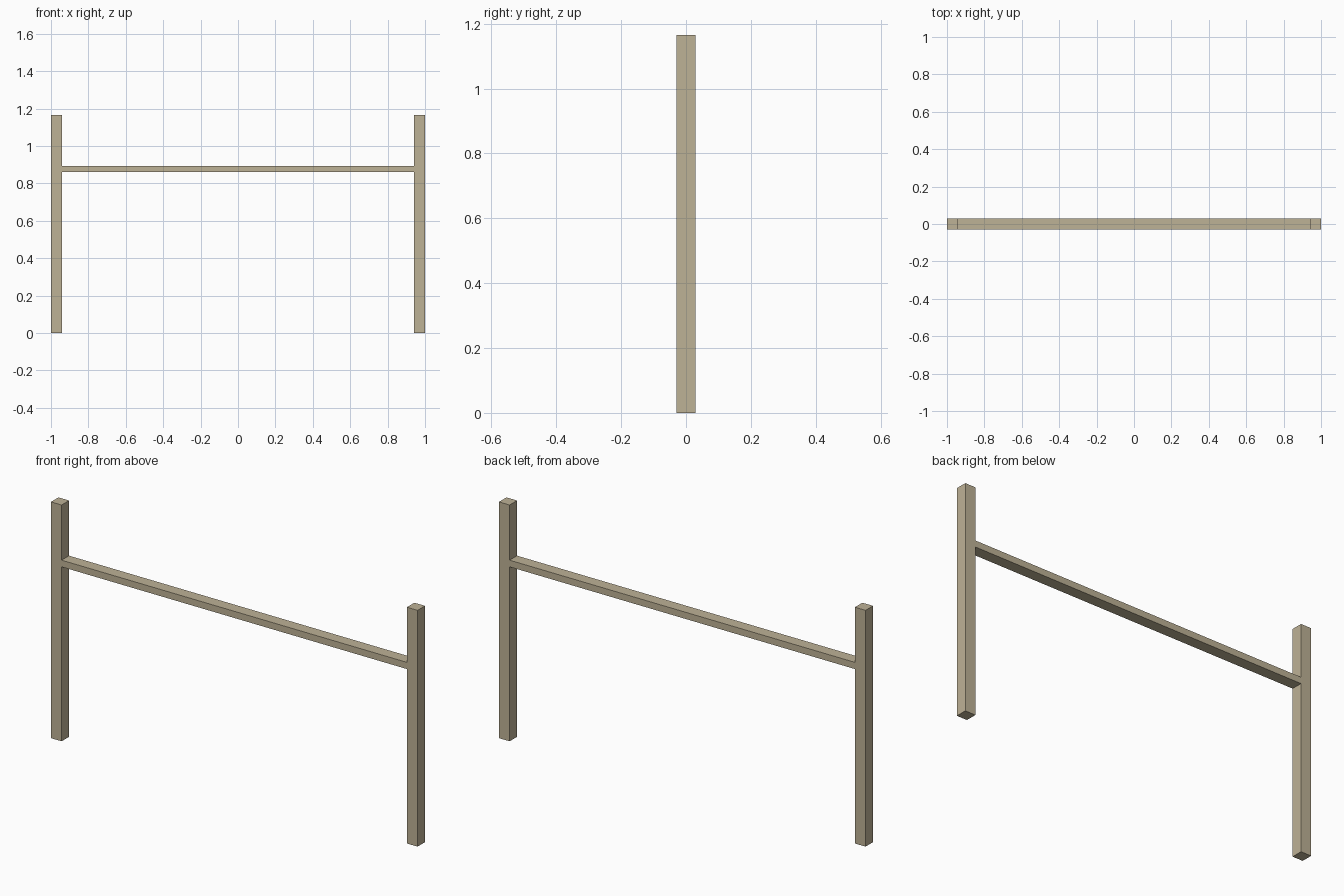
import bpy

if "Cube" in bpy.data.objects:
    bpy.data.objects.remove(bpy.data.objects["Cube"])

# Single pale timber colour
wood = bpy.data.materials.new("pale_wood")
wood.diffuse_color = (0.515, 0.445, 0.305, 1.0)
wood.use_nodes = True
wood.node_tree.nodes["Principled BSDF"].inputs["Base Color"].default_value = wood.diffuse_color

TOP, WIDTH = 1.165, 0.058
RAIL_LOW, RAIL_HIGH = 0.86, 0.893


def box(name, centre, size):
    """Add a flat-shaded box with the given centre and full dimensions."""
    bpy.ops.mesh.primitive_cube_add(size=1, location=centre)
    obj = bpy.context.object
    obj.name = name
    obj.scale = size
    bpy.ops.object.transform_apply(location=False, rotation=False, scale=True)
    obj.data.materials.append(wood)
    return obj


# Two upright posts
for side, label in ((-1, "left"), (1, "right")):
    box(label + "_post", (side * (1 - WIDTH / 2), 0, TOP / 2), (WIDTH, WIDTH, TOP))

# Horizontal rail spanning between the inner post faces
box("cross_rail", (0, 0, (RAIL_LOW + RAIL_HIGH) / 2),
    (2 - 2 * WIDTH, WIDTH, RAIL_HIGH - RAIL_LOW))
